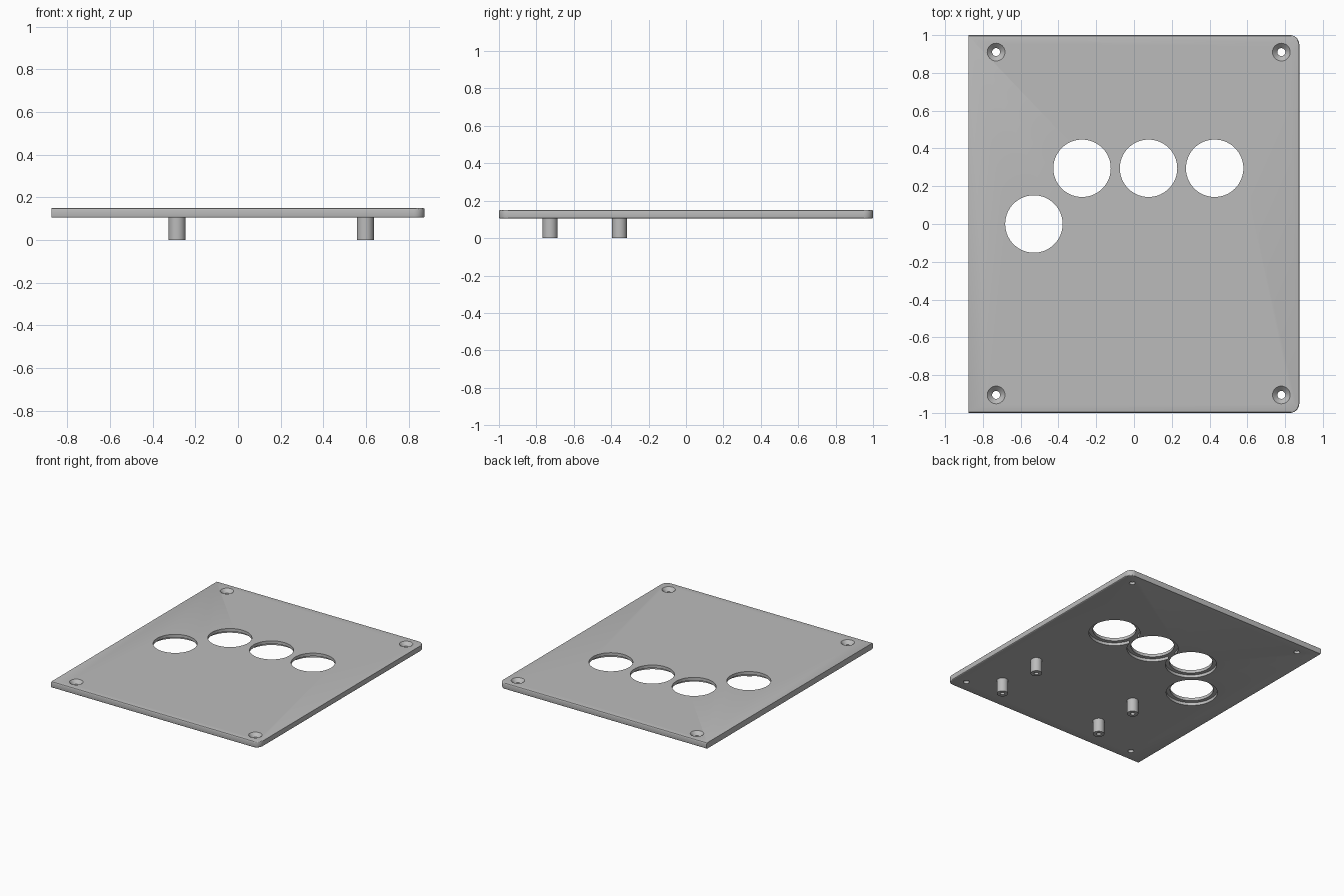
import bpy, bmesh, math

if "Cube" in bpy.data.objects:
    bpy.data.objects.remove(bpy.data.objects["Cube"])

Z0, Z1 = 0.105, 0.15           # underside and top of the plate
grey = bpy.data.materials.new("light_grey")
grey.diffuse_color = (0.5, 0.5, 0.5, 1)
grey.use_nodes = True
grey.node_tree.nodes["Principled BSDF"].inputs["Base Color"].default_value = grey.diffuse_color


def make_object(name, bm):
    bmesh.ops.recalc_face_normals(bm, faces=bm.faces[:])
    mesh = bpy.data.meshes.new(name)
    bm.to_mesh(mesh)
    bm.free()
    mesh.materials.append(grey)
    obj = bpy.data.objects.new(name, mesh)
    bpy.context.collection.objects.link(obj)
    return obj


def turned(name, x, y, profile, sides=48):
    """Closed solid of revolution from (radius, z) points, bottom to top."""
    bm = bmesh.new()
    rings = [[bm.verts.new((x + r * math.cos(2 * math.pi * i / sides),
                            y + r * math.sin(2 * math.pi * i / sides), z))
              for i in range(sides)] for r, z in profile]
    for a, b in zip(rings, rings[1:]):
        for i in range(sides):
            j = (i + 1) % sides
            bm.faces.new((a[i], a[j], b[j], b[i]))
    bm.faces.new(rings[0][::-1])
    bm.faces.new(rings[-1])
    return make_object(name, bm)


def cut(target, cutter):
    bpy.context.view_layer.objects.active = target
    mod = target.modifiers.new("cut", 'BOOLEAN')
    mod.operation, mod.solver, mod.object = 'DIFFERENCE', 'EXACT', cutter
    bpy.ops.object.modifier_apply(modifier=mod.name)
    bpy.data.objects.remove(cutter)


def smooth(obj):
    bpy.ops.object.select_all(action='DESELECT')
    obj.select_set(True)
    bpy.context.view_layer.objects.active = obj
    bpy.ops.object.shade_smooth_by_angle(angle=math.radians(30))


# Plate: two rounded corners on the right, softened rims except on the left
bm = bmesh.new()
bmesh.ops.create_cube(bm, size=1)
for v in bm.verts:
    v.co = (v.co.x * 1.75, v.co.y * 2, Z1 if v.co.z > 0 else Z0)
corners = [e for e in bm.edges if all(v.co.x > 0.8 for v in e.verts)
           and abs(e.verts[0].co.z - e.verts[1].co.z) > 0.01]
bmesh.ops.bevel(bm, geom=corners, offset=0.05, segments=10, profile=0.5, affect='EDGES')
rims = [e for e in bm.edges if abs(e.verts[0].co.z - e.verts[1].co.z) < 1e-4
        and not all(v.co.x < -0.8 for v in e.verts)]
bmesh.ops.bevel(bm, geom=rims, offset=0.007, segments=3, profile=0.5, affect='EDGES')
plate = make_object("plate", bm)

# Large round openings, each with a wider recess on the underside
for x, y in ((-0.275, 0.295), (0.077, 0.295), (0.427, 0.295), (-0.53, 0.0)):
    cut(plate, turned("opening_cutter", x, y,
                      [(0.18, 0.05), (0.18, Z0 + 0.022), (0.152, Z0 + 0.022), (0.152, 0.2)], 72))

# Countersunk screw holes near the corners
for x in (-0.73, 0.78):
    for y in (-0.905, 0.91):
        cut(plate, turned("screw_cutter", x, y,
                          [(0.021, 0.05), (0.021, Z1 - 0.026), (0.047, Z1), (0.047, 0.2)], 32))
smooth(plate)

# Standoff posts with blind holes in their lower ends
for x in (-0.286, 0.597):
    for y in (-0.727, -0.356):
        post = turned("standoff_post", x, y, [(0.04, 0), (0.04, Z0)], 32)
        cut(post, turned("post_cutter", x, y, [(0.016, -0.05), (0.016, 0.08)], 24))
        smooth(post)
